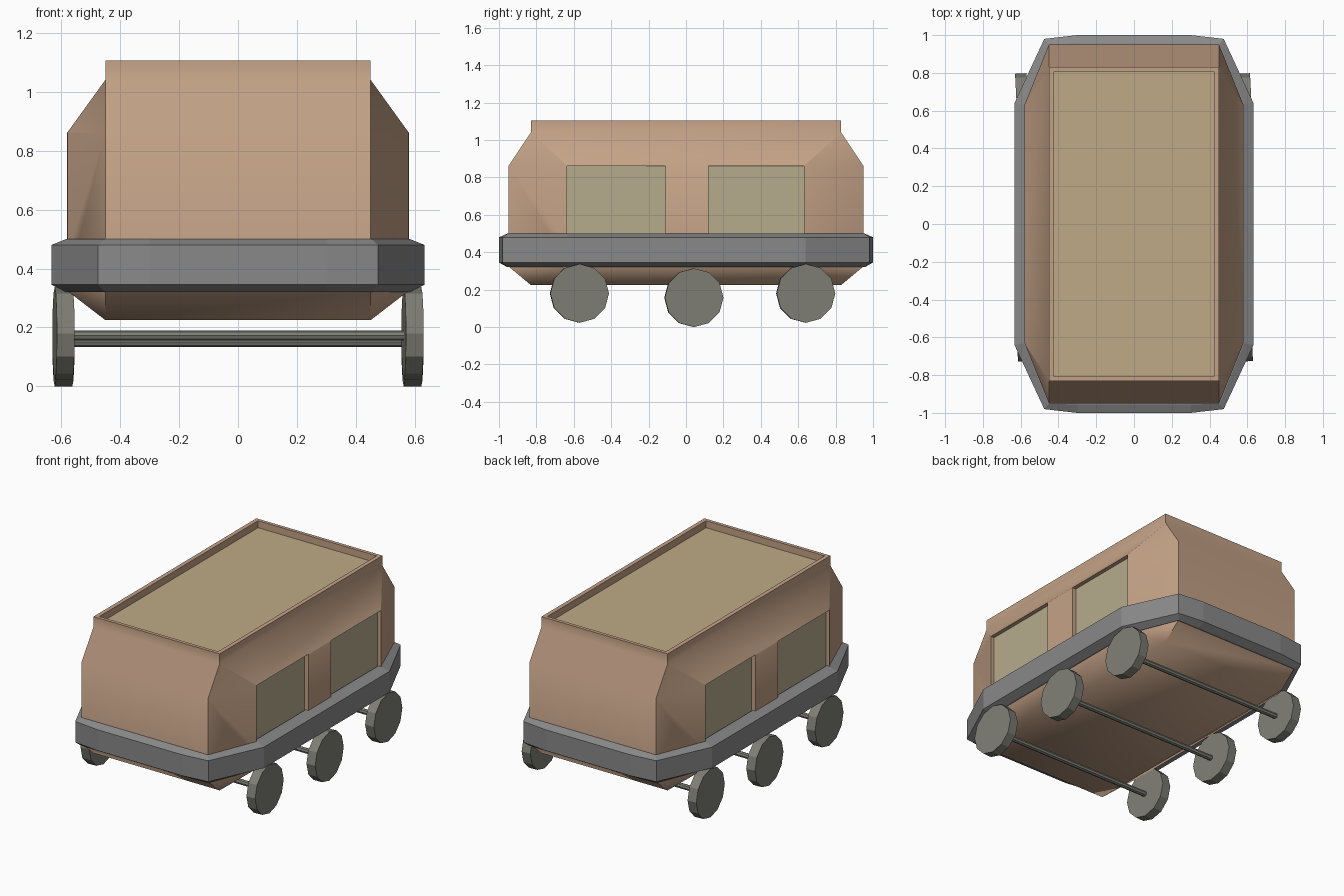
import bpy, bmesh, math

if "Cube" in bpy.data.objects:
    bpy.data.objects.remove(bpy.data.objects["Cube"])


def material(name, rgb):
    m = bpy.data.materials.new(name)
    m.diffuse_color = (*rgb, 1)
    m.use_nodes = True
    m.node_tree.nodes["Principled BSDF"].inputs["Base Color"].default_value = m.diffuse_color
    return m


TAN = material("tan", (0.55, 0.36, 0.24))
ROOF = material("roof_sand", (0.52, 0.40, 0.24))
PANE = material("pane_olive", (0.47, 0.41, 0.27))
STEEL = material("steel", (0.25, 0.25, 0.25))
WHEEL = material("wheel_grey", (0.21, 0.21, 0.18))


def finish(bm, name, mat, smooth=None):
    bmesh.ops.remove_doubles(bm, verts=bm.verts, dist=1e-5)
    bmesh.ops.recalc_face_normals(bm, faces=bm.faces)
    me = bpy.data.meshes.new(name)
    bm.to_mesh(me)
    bm.free()
    ob = bpy.data.objects.new(name, me)
    bpy.context.collection.objects.link(ob)
    me.materials.append(mat)
    if smooth:
        bpy.ops.object.select_all(action='DESELECT')
        bpy.context.view_layer.objects.active = ob
        ob.select_set(True)
        bpy.ops.object.shade_smooth_by_angle(angle=math.radians(smooth))
    return ob


def plan(quarter):
    """Mirror a quarter outline (side to end) into a full loop."""
    q = list(quarter)
    return (q + [(-x, y) for x, y in reversed(q)]
            + [(-x, -y) for x, y in q] + [(x, -y) for x, y in reversed(q)])


def loft(rings, closed=False):
    bm = bmesh.new()
    loops = [[bm.verts.new((x, y, z)) for x, y in plan(q)] for q, z in rings]
    n = len(loops[0])
    pairs = list(zip(loops, loops[1:])) + ([(loops[-1], loops[0])] if closed else [])
    for a, b in pairs:
        for i in range(n):
            j = (i + 1) % n
            bm.faces.new((a[i], a[j], b[j], b[i]))
    if not closed:
        bm.faces.new(loops[0])
        bm.faces.new(loops[-1])
    return bm


def box(name, lo, hi, mat):
    bm = bmesh.new()
    bmesh.ops.create_cube(bm, size=1)
    for v in bm.verts:
        for k in range(3):
            v.co[k] = lo[k] if v.co[k] < 0 else hi[k]
    return finish(bm, name, mat)


def cylinder(name, loc, r, depth, sides, mat, yaw=0.0):
    bm = bmesh.new()
    bmesh.ops.create_cone(bm, cap_ends=True, segments=sides, radius1=r,
                          radius2=r, depth=depth)
    ob = finish(bm, name, mat)
    ob.location = loc
    ob.rotation_euler = (0, math.pi / 2, yaw)
    return ob


# Body shell: octagonal waist tapering to rectangles above and below
waist = [(.58, .63), (.45, .95)]
rect = [(.45, .83)] * 2
inner = [(.423, .808)] * 2
body = finish(loft([(rect, .225), (waist, .325), (waist, .86), (rect, 1.04),
                    (rect, 1.105), (inner, 1.105), (inner, 1.055)]),
              "body", TAN)

# Window recesses and panes on both sides
for s, side in ((1, "right"), (-1, "left")):
    for y0, y1, pos in ((-.635, -.11, "front"), (.12, .63, "rear")):
        xs = sorted((s * .55, s * .7))
        cut = box("cutter", (xs[0], y0, .45), (xs[1], y1, .862), TAN)
        mod = body.modifiers.new("recess", 'BOOLEAN')
        mod.object, mod.operation, mod.solver = cut, 'DIFFERENCE', 'EXACT'
        bpy.context.view_layer.objects.active = body
        bpy.ops.object.modifier_apply(modifier=mod.name)
        bpy.data.objects.remove(cut)
        xs = sorted((s * .54, s * .553))
        box(f"{side}_{pos}_window", (xs[0], y0, .45), (xs[1], y1, .862), PANE)

bpy.ops.object.select_all(action='DESELECT')
body.select_set(True)
bpy.context.view_layer.objects.active = body
bpy.ops.object.shade_smooth_by_angle(angle=math.radians(40))

# Roof panel sunk inside the rim
box("roof_panel", (-.423, -.808, 1.05), (.423, .808, 1.06), ROOF)

# Bumper belt with chamfered edges
outer = [(.633, .64), (.475, .98), (.3, 1.0)]
mid = [(.583, .632), (.453, .953), (.3, .955)]
core = [(.56, .62), (.43, .93), (.3, .93)]
finish(loft([(core, .5), (mid, .5), (outer, .48), (outer, .345),
             (mid, .32), (core, .32)], closed=True), "bumper_belt", STEEL)

# Three axles with a wheel at each end
for name, y, z in (("front", -.57, .18), ("middle", .042, .157), ("rear", .64, .18)):
    cylinder(f"{name}_axle", (0, y, z - .007), .017, 1.16, 8, WHEEL)
    for s, side in ((1, "right"), (-1, "left")):
        cylinder(f"{name}_{side}_wheel", (s * .592, y, z), .157, .06, 12, WHEEL, .05)
